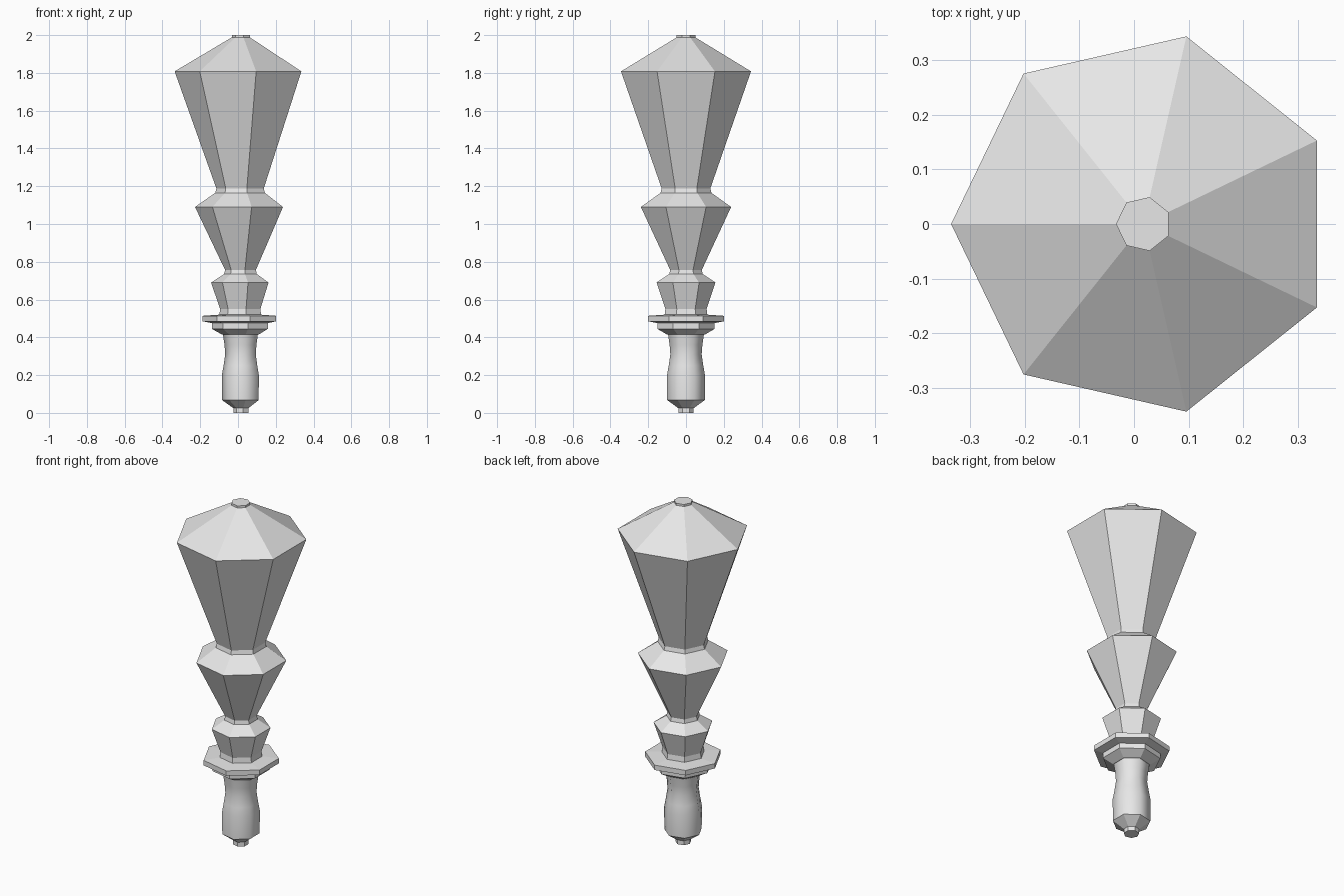
import bpy
import bmesh
from math import cos, sin, pi

cube = bpy.data.objects.get("Cube")
if cube:
    bpy.data.objects.remove(cube, do_unlink=True)

SIDES = 7
AXIS_X = 0.0175  # centres the uneven heptagon's bounds on x = 0

grey = bpy.data.materials.new("light_grey")
grey.use_nodes = True
colour = (0.8, 0.8, 0.8, 1)
grey.diffuse_color = colour
grey.node_tree.nodes["Principled BSDF"].inputs["Base Color"].default_value = colour


def lathe(name, profile, cap_bottom=False, cap_top=False, smooth=False):
    """Seven-sided turned part from (radius, height) pairs, bottom to top."""
    bm = bmesh.new()
    rings = []
    for r, z in profile:
        angles = [pi + 2 * pi * i / SIDES for i in range(SIDES)]
        rings.append([bm.verts.new((AXIS_X + r * cos(a), r * sin(a), z)) for a in angles])
    for low, high in zip(rings, rings[1:]):
        for i in range(SIDES):
            j = (i + 1) % SIDES
            bm.faces.new((low[i], low[j], high[j], high[i])).smooth = smooth
    if cap_bottom:
        bm.faces.new(rings[0][::-1])
    if cap_top:
        bm.faces.new(rings[-1])
    mesh = bpy.data.meshes.new(name)
    bm.to_mesh(mesh)
    bm.free()
    mesh.materials.append(grey)
    obj = bpy.data.objects.new(name, mesh)
    bpy.context.collection.objects.link(obj)
    return obj


# Pommel with a small end stud
lathe("pommel", [(0.042, 0), (0.042, 0.025), (0.102, 0.068)], cap_bottom=True)

# Rounded grip
lathe("grip", [(0.102, 0.068), (0.103, 0.2), (0.094, 0.25), (0.085, 0.31),
               (0.089, 0.36), (0.097, 0.415)], smooth=True)

# Chamfered collar and wide guard plate
lathe("collar", [(0.097, 0.415), (0.103, 0.415), (0.156, 0.445), (0.156, 0.475)])
lathe("guard", [(0.156, 0.475), (0.205, 0.485), (0.205, 0.514), (0.116, 0.52)])

# Three flared tiers, growing toward the tip
lathe("lower_tier", [(0.116, 0.52), (0.112, 0.55), (0.16, 0.69), (0.091, 0.735)])
lathe("middle_tier", [(0.091, 0.735), (0.086, 0.757), (0.245, 1.09), (0.138, 1.165)])
lathe("upper_tier", [(0.138, 1.165), (0.132, 1.188), (0.353, 1.808)])

# Sloped head with a flat tip
lathe("head", [(0.353, 1.808), (0.0505, 1.988), (0.0505, 2)], cap_top=True)
